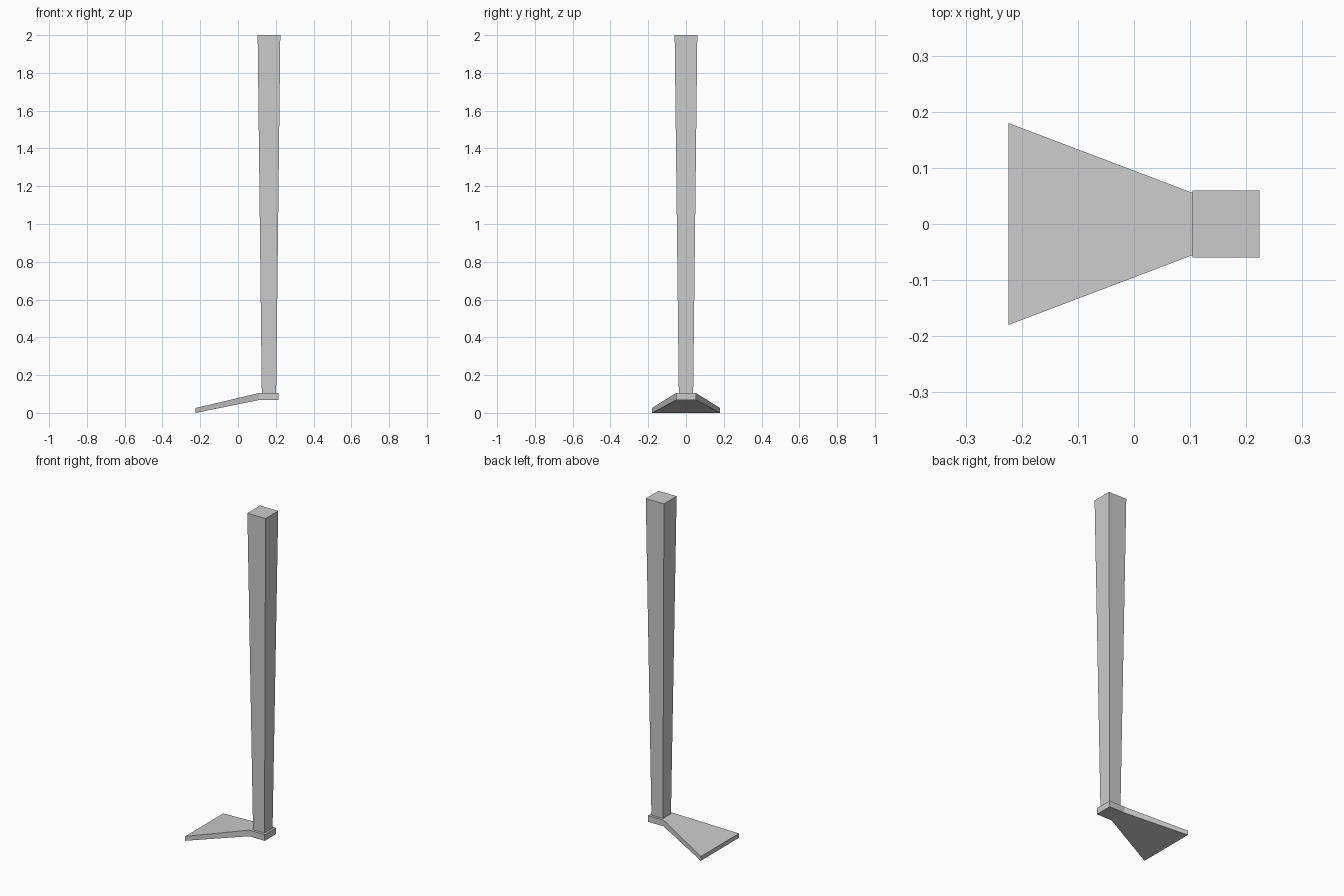
import bpy
import bmesh

cube = bpy.data.objects.get("Cube")
if cube:
    bpy.data.objects.remove(cube)

# Single grey for the whole tool
grey = bpy.data.materials.new("plain_grey")
grey.use_nodes = True
grey.diffuse_color = (0.6, 0.6, 0.6, 1)
grey.node_tree.nodes["Principled BSDF"].inputs["Base Color"].default_value = grey.diffuse_color


def loft(name, rings):
    """Skin a closed solid through four-cornered rings."""
    bm = bmesh.new()
    loops = [[bm.verts.new(p) for p in ring] for ring in rings]
    for a, b in zip(loops, loops[1:]):
        for i in range(4):
            j = (i + 1) % 4
            bm.faces.new((a[i], a[j], b[j], b[i]))
    bm.faces.new(loops[0])
    bm.faces.new(loops[-1])
    bmesh.ops.recalc_face_normals(bm, faces=bm.faces[:])
    mesh = bpy.data.meshes.new(name)
    bm.to_mesh(mesh)
    bm.free()
    mesh.materials.append(grey)
    obj = bpy.data.objects.new(name, mesh)
    bpy.context.collection.objects.link(obj)
    return obj


def level_ring(x, z, half):
    return [(x + sx * half, sy * half, z)
            for sx, sy in ((-1, -1), (1, -1), (1, 1), (-1, 1))]


def upright_ring(x, half, low, high):
    return [(x, -half, low), (x, half, low), (x, half, high), (x, -half, high)]


# Tapered square handle
loft("handle", [level_ring(0.164, 0.105, 0.038), level_ring(0.164, 2.0, 0.06)])

# Socket block flowing into the flared, sloping blade
loft("blade", [
    upright_ring(0.214, 0.053, 0.068, 0.105),
    upright_ring(0.111, 0.053, 0.068, 0.105),
    upright_ring(-0.224, 0.18, 0.0, 0.026),
])
